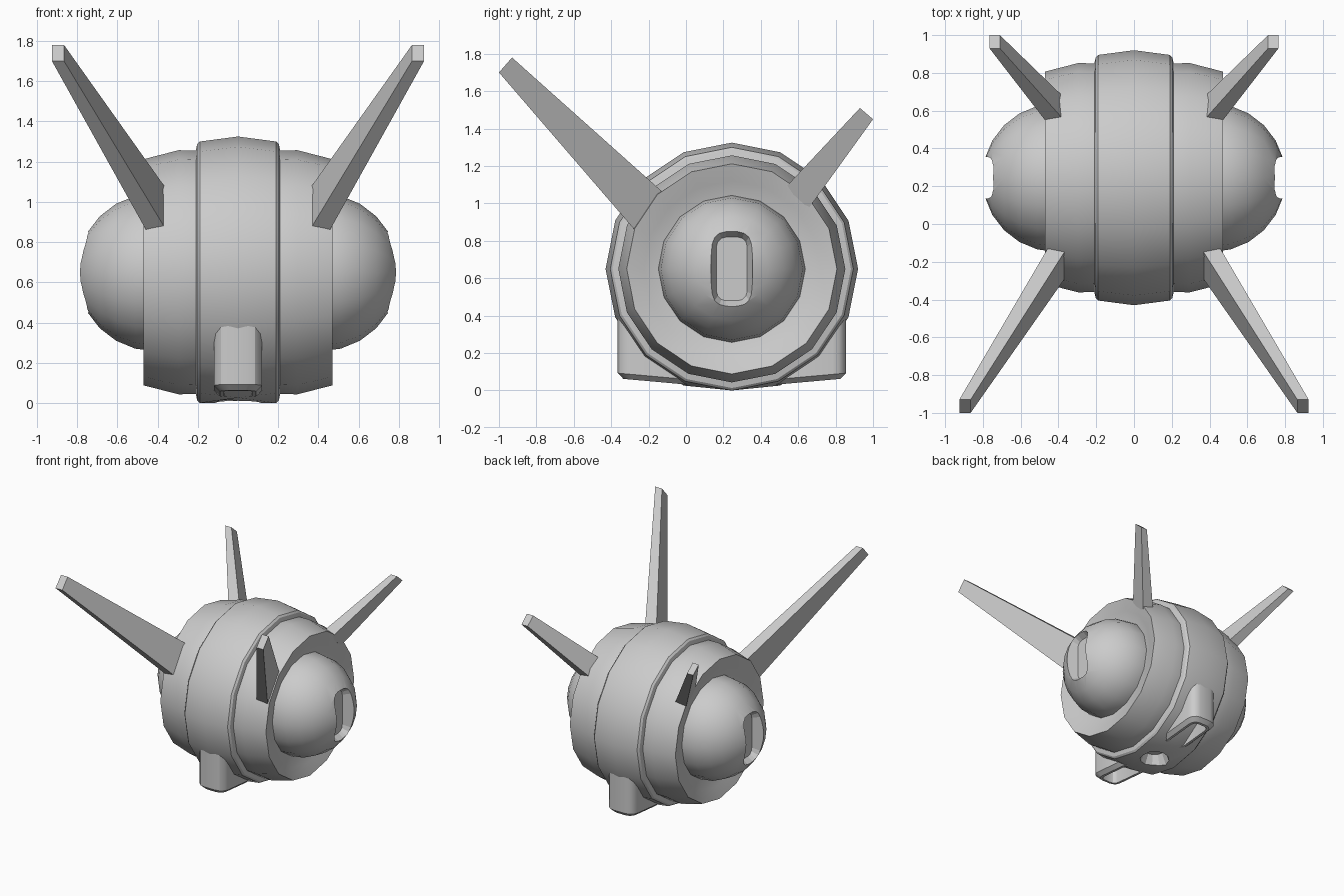
import bpy, bmesh
from math import cos, sin, pi, radians
from mathutils import Matrix

if "Cube" in bpy.data.objects:
    bpy.data.objects.remove(bpy.data.objects["Cube"])

CY, CZ = 0.245, 0.65   # body axis position (runs along x)


def finish(name, bm, smooth=None):
    bmesh.ops.recalc_face_normals(bm, faces=bm.faces)
    me = bpy.data.meshes.new(name)
    bm.to_mesh(me)
    bm.free()
    ob = bpy.data.objects.new(name, me)
    bpy.context.collection.objects.link(ob)
    if smooth:
        bpy.ops.object.select_all(action='DESELECT')
        ob.select_set(True)
        bpy.context.view_layer.objects.active = ob
        bpy.ops.object.shade_smooth_by_angle(angle=radians(smooth))
    return ob


def loft(name, loops, smooth=None):
    """Skin matching point loops and cap both ends."""
    bm = bmesh.new()
    rows = [[bm.verts.new(p) for p in lp] for lp in loops]
    n = len(rows[0])
    for a, b in zip(rows, rows[1:]):
        for i in range(n):
            j = (i + 1) % n
            bm.faces.new((a[i], a[j], b[j], b[i]))
    bm.faces.new(rows[0])
    bm.faces.new(rows[-1])
    return finish(name, bm, smooth)


def rounded(hu, hv, r, steps=3):
    """Rounded rectangle outline centred on the origin."""
    pts = []
    for k, (su, sv) in enumerate([(1, 1), (-1, 1), (-1, -1), (1, -1)]):
        for s in range(steps + 1):
            a = (k + s / steps) * pi / 2
            pts.append((su * (hu - r) + r * cos(a), sv * (hv - r) + r * sin(a)))
    return pts


def cut(ob, cutter):
    m = ob.modifiers.new("cut", 'BOOLEAN')
    m.operation = 'DIFFERENCE'
    m.solver = 'EXACT'
    m.object = cutter
    cutter.hide_render = True
    cutter.hide_viewport = True
    cutter.display_type = 'WIRE'


# Banded 16-sided body, flattened at the bottom, dished at both ends
half = [(0, .675), (.19, .65), (.203, .637), (.21, .605), (.295, .607),
        (.47, .562), (.44, .47), (.40, .37)]
profile = [(-x, r) for x, r in reversed(half[1:])] + half
ring = [i * pi / 8 for i in range(16)]
body = loft("body", [[(x, CY + r * cos(a), max(CZ + r * sin(a), 0)) for a in ring]
                     for x, r in profile], 30)

# Round port under the body
port = loft("port_cutter", [[(r * cos(i * pi / 6), CY + r * sin(i * pi / 6), z)
                             for i in range(12)]
                            for z, r in [(-.03, .125), (.0, .115), (.09, .075)]])
cut(body, port)

for s, side in ((1, "right"), (-1, "left")):
    # Eye ball with an upright slot
    bm = bmesh.new()
    bmesh.ops.create_uvsphere(
        bm, u_segments=16, v_segments=12, radius=.393,
        matrix=Matrix.Translation((s * .41, CY, CZ)) @ Matrix.Rotation(pi / 2, 4, 'Y'))
    eye = finish(side + "_eye", bm, 35)
    slot = loft(side + "_slot_cutter",
                [[(s * x, CY + u, CZ + v) for u, v in rounded(hu, hv, r)]
                 for x, hu, hv, r in [(.86, .112, .222, .08), (.775, .11, .22, .08),
                                      (.70, .082, .17, .05)]])
    cut(eye, slot)

    # Tapered fins: root and tip given as (inner x, outer x, lower yz, upper yz)
    fins = {"front": ((.36, .46, (-.28, .865), (-.135, 1.07)),
                      (.865, .925, (-1.0, 1.70), (-.93, 1.78))),
            "back": ((.375, .475, (.675, 1.0), (.555, 1.11)),
                     (.71, .765, (1.0, 1.45), (.93, 1.51)))}
    for where, ends in fins.items():
        root, tip = [[(s * a, *lo), (s * b, *lo), (s * b, *up), (s * a, *up)]
                     for a, b, lo, up in ends]
        # push the root a little into the body
        root = [tuple(p - .06 * (q - p) for p, q in zip(P, Q)) for P, Q in zip(root, tip)]
        loft(f"{where}_{side}_fin", [root, tip])

# Hollow rounded pods low on the front and back
for where, m in (("front", 1), ("back", -1)):
    mid, hy = -.1525, .2125
    loops = []
    for inset, z, r in [(.0, .50, .07), (.0, .09, .07), (.03, .062, .055),
                        (.05, .062, .04), (.065, .28, .03)]:
        lp = []
        for u, v in rounded(.12 - inset, hy - inset, r):
            zz = z if z > .2 else z - .09 * (v + hy - .03)
            lp.append((u, CY + m * (mid + v - CY), zz))
        loops.append(lp)
    loft(where + "_pod", loops, 30)
